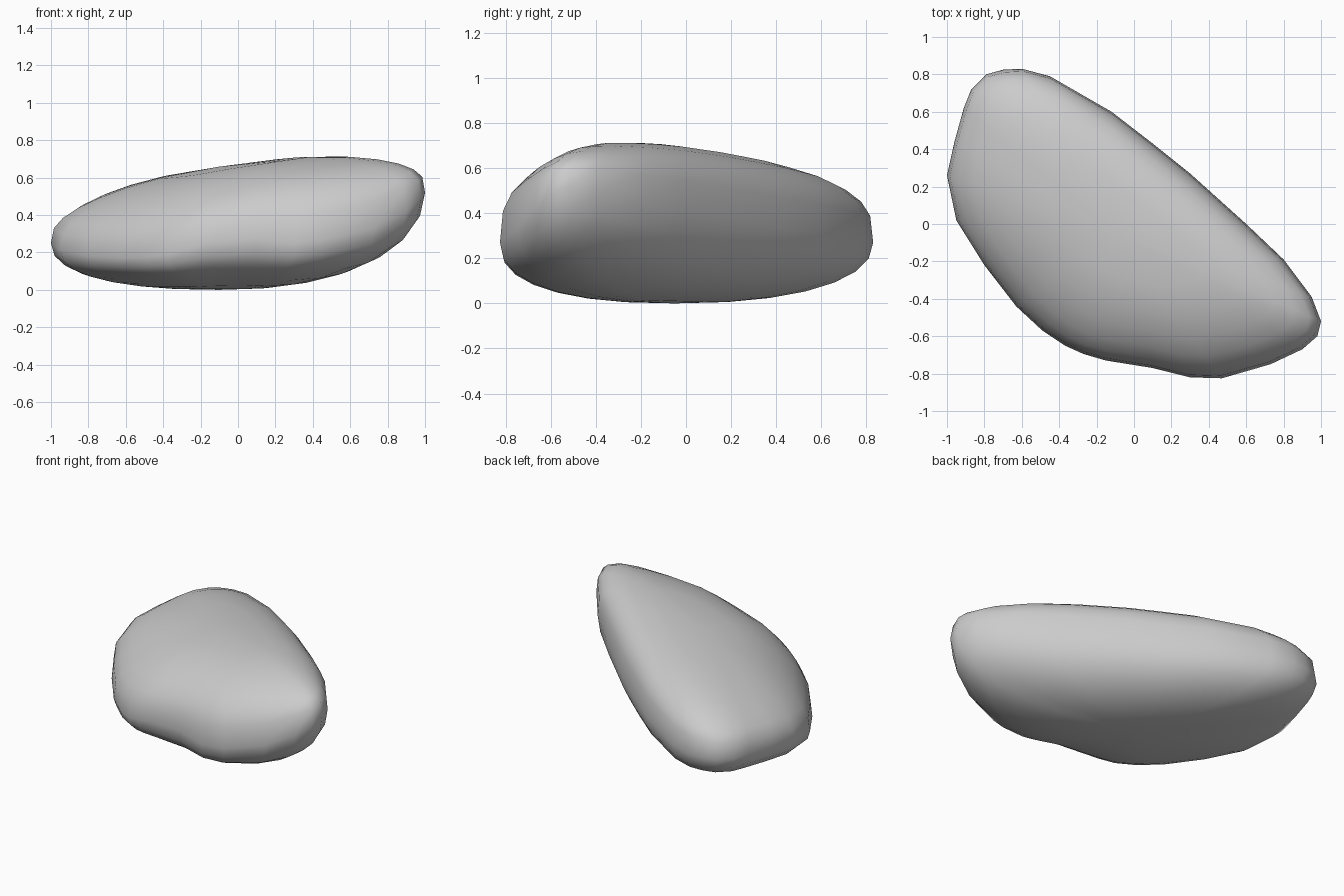
import bpy, bmesh
from math import sin, cos, pi

if "Cube" in bpy.data.objects:
    bpy.data.objects.remove(bpy.data.objects["Cube"])

# Widest outline of the boulder seen from above: x, y, height of the rim
RIM = [(-1.0, .26, .25), (-.95, .02, .21), (-.8, -.22, .18), (-.63, -.44, .17),
       (-.49, -.57, .175), (-.37, -.65, .19), (-.27, -.695, .22), (-.15, -.73, .25),
       (.1, -.77, .27), (.3, -.82, .25),
       (.47, -.825, .27), (.73, -.75, .33), (.9, -.67, .42), (.98, -.6, .49),
       (1.0, -.52, .52), (.95, -.39, .50), (.8, -.19, .45), (.6, .0, .41),
       (.3, .27, .36), (.1, .43, .33), (-.12, .6, .31), (-.45, .79, .28),
       (-.6, .83, .27), (-.7, .825, .27), (-.79, .8, .27), (-.87, .72, .27),
       (-.91, .62, .27), (-.96, .44, .26)]
CX, CY = -.1, -.05
STEPS = 7


def across(x, y):
    """Distance across the long axis, positive towards the back right."""
    return .64 * x + .77 * y


def crown(x, y):
    """Height of the sloping upper side: ridge rises to the right, falls to the front."""
    s = .77 * x - .64 * y
    return (.69 + .11 * s - .02 * s * s - .06 * max(s, 0) ** 2
            - .18 * (across(x, y) - .28) ** 2)


def ring_point(p, t):
    """Rounded point from the underside (t=-1) over the rim (t=0) to the top (t=1)."""
    px, py, pz = p
    if t > 0:
        n = 3.15 + .7 * across(px, py) + .5 * max(px - .4, 0)
    else:
        n = 2.17 - .15 * px + .6 * max(-py - .4, 0)
    a = abs(t) * pi / 2
    r, f = cos(a) ** (2 / n), sin(a) ** (2 / n)
    x, y = CX + (px - CX) * r, CY + (py - CY) * r
    goal = crown(x, y) if t > 0 else 0
    return x, y, pz + (goal - pz) * f


# Boulder: stacked rings closed by a fan at each pole
bm = bmesh.new()
rings = [[bm.verts.new(ring_point(p, k / STEPS)) for p in RIM]
         for k in range(1 - STEPS, STEPS)]
n = len(RIM)
for lo, hi in zip(rings, rings[1:]):
    for i in range(n):
        j = (i + 1) % n
        bm.faces.new((lo[i], lo[j], hi[j], hi[i]))
bottom = bm.verts.new((CX, CY, 0))
top = bm.verts.new((CX, CY, crown(CX, CY)))
for i in range(n):
    j = (i + 1) % n
    bm.faces.new((rings[0][j], rings[0][i], bottom))
    bm.faces.new((rings[-1][i], rings[-1][j], top))
bmesh.ops.recalc_face_normals(bm, faces=bm.faces)
for f in bm.faces:
    f.smooth = True

mesh = bpy.data.meshes.new("boulder")
bm.to_mesh(mesh)
bm.free()
bpy.context.collection.objects.link(bpy.data.objects.new("boulder", mesh))
